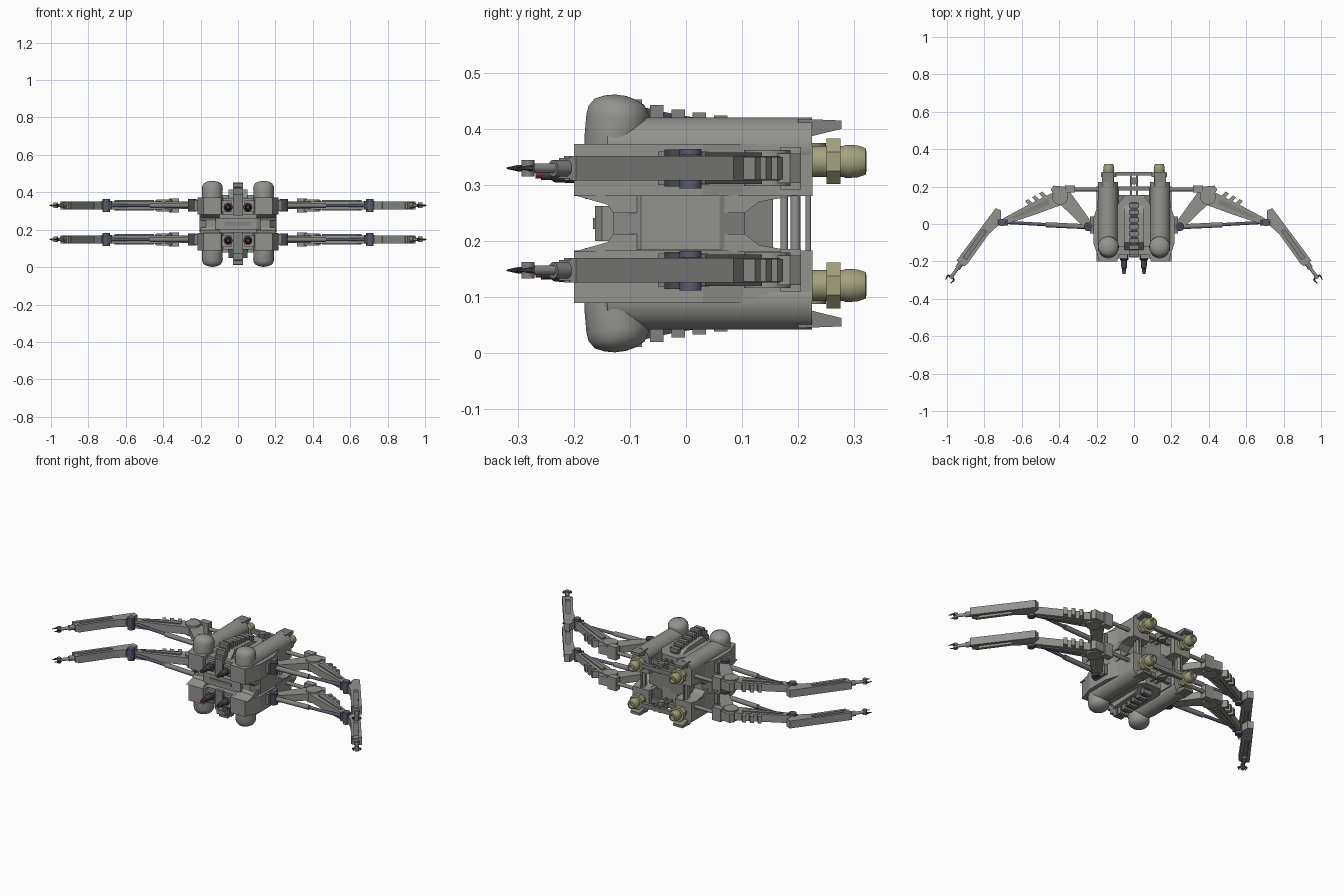
import bpy, bmesh, math
from mathutils import Vector, Matrix

if "Cube" in bpy.data.objects:
    bpy.data.objects.remove(bpy.data.objects["Cube"])

ZM = 0.2315  # horizontal symmetry plane of the body


def mat(name, c):
    m = bpy.data.materials.new(name)
    m.diffuse_color = (*c, 1)
    m.use_nodes = True
    m.node_tree.nodes["Principled BSDF"].inputs["Base Color"].default_value = m.diffuse_color
    return m


GRAY = mat("hull gray", (0.29, 0.29, 0.275))
MID = mat("joint gray", (0.22, 0.22, 0.21))
DARK = mat("dark steel", (0.06, 0.065, 0.075))
BLUE = mat("piston blue gray", (0.10, 0.105, 0.16))
KHAKI = mat("thruster khaki", (0.37, 0.36, 0.21))
RED = mat("red lens", (0.35, 0.02, 0.04))


def finish(name, bm, m, smooth=False):
    bmesh.ops.recalc_face_normals(bm, faces=bm.faces)
    me = bpy.data.meshes.new(name)
    bm.to_mesh(me)
    bm.free()
    me.materials.append(m)
    ob = bpy.data.objects.new(name, me)
    bpy.context.collection.objects.link(ob)
    if smooth:
        bpy.ops.object.select_all(action='DESELECT')
        ob.select_set(True)
        bpy.context.view_layer.objects.active = ob
        bpy.ops.object.shade_smooth_by_angle(angle=math.radians(35))
    return ob


def prism(name, pts, a, b, m, axis='z', sx=1, flip=False):
    """Extrude a 2D outline along z (x,y points) or x (y,z points)."""
    bm = bmesh.new()
    rings = []
    for h in (a, b):
        ring = []
        for p, q in pts:
            x, y, z = (p, q, h) if axis == 'z' else (h, p, q)
            ring.append(bm.verts.new((x * sx, y, 2 * ZM - z if flip else z)))
        rings.append(ring)
    bm.faces.new(rings[0])
    bm.faces.new(rings[1][::-1])
    n = len(pts)
    for i in range(n):
        j = (i + 1) % n
        bm.faces.new((rings[0][i], rings[0][j], rings[1][j], rings[1][i]))
    return finish(name, bm, m)


def box(name, x0, x1, y0, y1, z0, z1, m, sx=1, flip=False):
    return prism(name, [(x0, y0), (x1, y0), (x1, y1), (x0, y1)], z0, z1, m, 'z', sx, flip)


def lathe(name, p, q, prof, m, sx=1, flip=False, n=20):
    """Revolve (radius, distance) points about the axis from p towards q."""
    p, q = Vector(p), Vector(q)
    for v in (p, q):
        v.x *= sx
        if flip:
            v.z = 2 * ZM - v.z
    rot = (q - p).to_track_quat('Z', 'Y').to_matrix().to_4x4()
    M = Matrix.Translation(p) @ rot
    bm = bmesh.new()
    rings = [[bm.verts.new(M @ Vector((r * math.cos(t), r * math.sin(t), h)))
              for t in [2 * math.pi * (i + .5) / n for i in range(n)]] for r, h in prof]
    for A, B in zip(rings, rings[1:]):
        for i in range(n):
            j = (i + 1) % n
            bm.faces.new((A[i], A[j], B[j], B[i]))
    bm.faces.new(rings[0])
    bm.faces.new(rings[-1])
    return finish(name, bm, m, n > 8)


def rod(name, p, q, r, m, sx=1, flip=False, n=12, r2=None):
    d = (Vector(q) - Vector(p)).length
    return lathe(name, p, q, [(r, 0), (r if r2 is None else r2, d)], m, sx, flip, n)


# central core joining both halves
core = [(0, -.13), (.17, -.13), (.205, -.08), (.205, .06), (.18, .105), (0, .105)]
for sx in (1, -1):
    prism("core", core, .185, .28, GRAY, 'z', sx)
    prism("core_collar", [(-.2, .282), (-.14, .265), (-.13, .25), (.105, .25), (.13, .27), (.2, .282)],
          .1, .2, GRAY, 'x', sx)
    prism("core_collar", [(-.2, .181), (-.14, .198), (-.13, .213), (.105, .213), (.13, .193), (.2, .181)],
          .1, .2, GRAY, 'x', sx)
    for y, r in ((.175, .007), (.195, .009), (.218, .005)):
        rod("rear_strut", (.14, y, .17), (.14, y, .3), r, GRAY, sx)
box("core_back", -.13, .13, .1, .155, .17, .29, MID)
prism("front_plate", [(-.12, -.13), (-.12, -.15), (-.1, -.162), (.1, -.162), (.12, -.15), (.12, -.13)],
      .2, .263, GRAY)
box("front_plate_slot", -.07, .07, -.166, -.16, .222, .241, MID)

for f in (False, True):
    # centre hull, raised deck and nose
    prism("deck", [(-.09, .1), (-.05, .155), (.05, .155), (.09, .1), (.09, -.12), (-.09, -.12)],
          .27, .385, GRAY, 'z', 1, f)
    prism("deck_ridge", [(-.14, .37), (-.1, .415), (.06, .405), (.12, .375)], -.05, .05, GRAY, 'x', 1, f)
    box("nose", -.09, .09, -.165, -.1, .28, .37, GRAY, 1, f)
    # segmented spine arching over the front
    path = [(.10, .40), (.062, .41), (.024, .415), (-.014, .421), (-.052, .429), (-.09, .438),
            (-.125, .435), (-.15, .41), (-.165, .378)]
    for i, (y, z) in enumerate(path):
        box("spine_segment", -.027, .027, y - .012, y + .012, z - .03, z + .014, MID, 1, f)
    prism("spine_core", [(.12, .38)] + [(y, z + .004) for y, z in path] + [(-.165, .32)],
          -.018, .018, DARK, 'x', 1, f)
    box("nose_bracket", -.025, .025, -.18, -.16, .275, .375, MID, 1, f)
    # rear cross frame
    for y in (.19, .268):
        box("rear_crossbar", -.1, .1, y - .01, y + .01, .335, .36, MID, 1, f)
    for x in (-.022, .01):
        box("rear_link", x, x + .012, .13, .275, .33, .365, MID, 1, f)
    rod("rear_pin", (0, .23, .315), (0, .23, .375), .02, MID, 1, f)
    for sx in (1, -1):
        # side hull
        prism("side_hull", [(.08, .2), (.19, .2), (.195, .1), (.217, .03), (.217, -.1),
                            (.185, -.2), (.09, -.2), (.08, -.16)], .28, .373, GRAY, 'z', sx, f)
        box("rear_hull", .085, .192, .09, .225, .28, .37, GRAY, sx, f)
        box("nose_cheek", .035, .085, -.185, -.15, .295, .355, GRAY, sx, f)
        # long tube with upright domed pod at the front
        lathe("tube", (.14, -.15, .367), (.14, .225, .367),
              [(.045, 0), (.054, .01), (.054, .375)], GRAY, sx, f, 28)
        lathe("front_pod", (.137, -.132, .345), (.137, -.117, .46),
              [(.05, 0), (.054, .03), (.056, .075), (.054, .09), (.045, .104), (.028, .112), (.01, .116)],
              GRAY, sx, f, 28)
        # tail fin above thruster
        prism("tail_fin", [(.2, .38), (.228, .388), (.277, .4), (.277, .415), (.2, .418)],
              .11, .17, MID, 'x', sx, f)
        # thruster
        lathe("thruster", (.135, .22, .342), (.135, .33, .342),
              [(.028, 0), (.028, .06), (.03, .065), (.029, .085), (.024, .1), (.016, .102), (.014, .085)],
              KHAKI, sx, f, 20)
        lathe("thruster_ring", (.135, .25, .342), (.135, .275, .342),
              [(.028, 0), (.044, 0), (.044, .025), (.028, .025)], KHAKI, sx, f, 8)
        # front gun
        lathe("gun", (.053, -.15, .32), (.053, -.27, .32),
              [(.023, 0), (.023, .04), (.017, .045), (.015, .085), (.011, .09), (.011, .108)],
              DARK, sx, f, 14)
        rod("gun_lens", (.053, -.256, .32), (.053, -.268, .32), .0085, RED, sx, f)

# four arms: same shape on two levels, both sides
for z in (.33, .148):
    for sx in (1, -1):
        def P(name, pts, a, b, m):
            prism(name, pts, z + a, z + b, m, 'z', sx)

        def R(name, p, q, r, m, n=12, r2=None, dz=0):
            rod(name, (*p, z + dz), (*q, z + dz), r, m, sx, False, n, r2)

        # shoulder linkage
        R("shoulder_rod", (.08, .185), (.36, .185), .011, MID)
        box("shoulder_block", .315, .37, .168, .205, z - .038, z + .038, GRAY, sx)
        P("shoulder_strut", [(.345, .175), (.405, .115), (.25, -.035), (.205, -.02)], -.02, .02, GRAY)
        box("hip_mount", .19, .235, -.05, .04, z - .03, z + .03, MID, sx)
        rod("shoulder_pivot", (.395, .145, z - .032), (.395, .145, z + .032), .042, GRAY, sx, False, 20)
        P("shoulder_bracket", [(.35, .165), (.37, .2), (.43, .205), (.445, .185), (.42, .14)],
          -.026, .026, GRAY)
        # upper arm with cooling teeth
        P("upper_arm", [(.40, .185), (.45, .16), (.57, .1), (.70, .03), (.715, .005), (.68, 0), (.53, .05), (.38, .105)],
          -.022, .022, GRAY)
        P("upper_arm_rib", [(.46, .135), (.66, .035), (.64, .028), (.45, .105)], -.028, .028, MID)
        for k in range(3):
            x, y = .463 + .037 * k, .145 - .02 * k
            P("upper_arm_tooth", [(x, y), (x + .02, y - .011), (x + .045, y + .018), (x + .028, y + .028)],
              -.02, .02, GRAY)
        # piston from hip to knee
        rod("hip_pin", (.245, -.015, z - .033), (.245, -.015, z + .033), .024, DARK, sx)
        R("piston_sleeve", (.24, -.015), (.47, -.004), .014, MID)
        R("piston_rod", (.46, -.004), (.71, .01), .009, BLUE)
        rod("knee_pin", (.705, .008, z - .036), (.705, .008, z + .034), .02, BLUE, sx)
        box("knee_block", .675, .73, -.008, .024, z - .022, z + .024, DARK, sx)

        # forearm: two rails with a slot, laid out along its own axis
        o, d, n = Vector((.728, .07)), Vector((.575, -.818)), Vector((.818, .575))

        def L(*pts):
            return [tuple(o + d * u + n * v) for u, v in pts]
        P("forearm_outer_rail", L((-.012, -.012), (-.005, .018), (.345, .028), (.345, .01), (.03, .006)),
          -.022, .022, GRAY)
        P("forearm_inner_rail", L((.1, -.032), (.33, -.03), (.33, -.013), (.1, -.013)), -.022, .022, GRAY)
        P("forearm_web", L((.08, -.02), (.34, -.02), (.34, .02), (.08, .015)), -.008, .008, MID)
        P("forearm_root", L((-.012, -.012), (.0, .012), (.13, .012), (.12, -.034), (.07, -.045), (.04, -.048)),
          -.022, .022, GRAY)
        P("forearm_end", L((.31, -.03), (.345, -.024), (.345, .026), (.31, .026)), -.018, .018, GRAY)
        # wrist and claw
        a, b, c = [tuple(o + d * u) for u in (.33, .375, .43)]
        R("wrist_sleeve", a, b, .015, MID)
        R("wrist_rod", b, c, .009, GRAY)
        hub = o + d * .43
        rod("claw_hub", (*hub, z - .015), (*hub, z + .015), .012, MID, sx)
        for s in (1, -1):
            k = hub + n * (.021 * s) + d * .006
            t = hub + n * (.016 * s) + d * .034
            R("claw_finger", tuple(hub), tuple(k), .006, DARK, 6)
            R("claw_tip", tuple(k), tuple(t), .006, DARK, 6, .0015)
